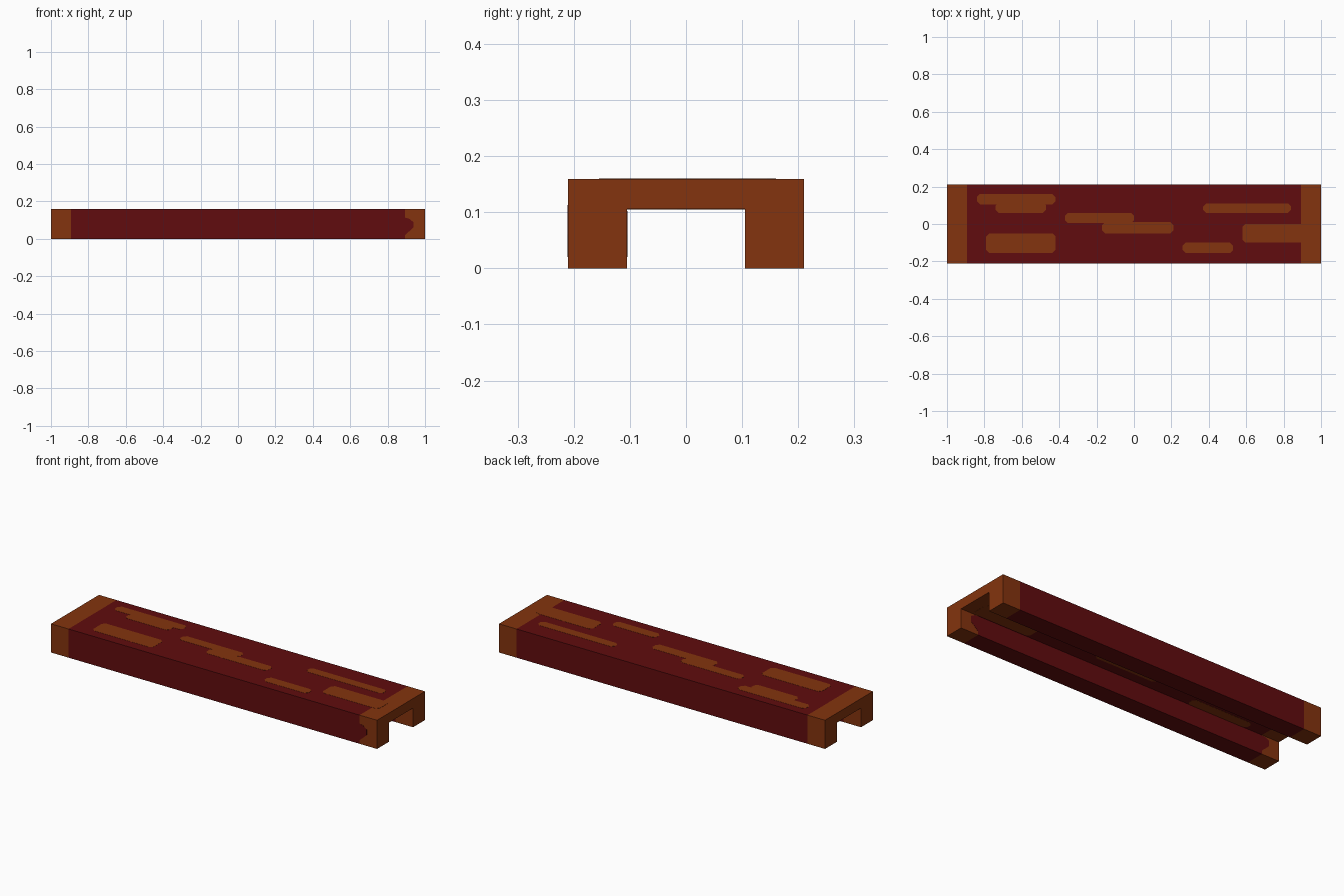
import bpy
import bmesh

cube = bpy.data.objects.get("Cube")
if cube:
    bpy.data.objects.remove(cube, do_unlink=True)


def make_material(name, colour):
    material = bpy.data.materials.new(name)
    material.use_nodes = True
    material.diffuse_color = colour
    material.node_tree.nodes["Principled BSDF"].inputs["Base Color"].default_value = colour
    return material


red = make_material("dark red", (0.119, 0.0037, 0.0044, 1))
brown = make_material("rust brown", (0.23, 0.034, 0.0044, 1))

HALF_LENGTH, HALF_WIDTH, HEIGHT = 1.0, 0.21, 0.159
INNER, CEILING = 0.105, 0.106
BAND = 0.893      # where the end bands start
SKIN = 0.0008     # half thickness of the painted plates


def finish(bm, name, materials):
    bmesh.ops.recalc_face_normals(bm, faces=bm.faces)
    mesh = bpy.data.meshes.new(name)
    bm.to_mesh(mesh)
    bm.free()
    for material in materials:
        mesh.materials.append(material)
    obj = bpy.data.objects.new(name, mesh)
    bpy.context.collection.objects.link(obj)
    return obj


def channel_beam():
    """U-shaped beam, open below, with brown bands at both ends."""
    half = [(HALF_WIDTH, HEIGHT), (HALF_WIDTH, 0), (INNER, 0), (INNER, CEILING)]
    profile = half + [(-y, z) for y, z in reversed(half)]
    bm = bmesh.new()
    rings = [[bm.verts.new((x, y, z)) for y, z in profile]
             for x in (-HALF_LENGTH, -BAND, BAND, HALF_LENGTH)]
    count = len(profile)
    for a, b in zip(rings, rings[1:]):
        for i in range(count):
            j = (i + 1) % count
            bm.faces.new((a[i], a[j], b[j], b[i]))
    for ring in (rings[0], rings[-1]):
        bm.faces.new(ring)
    for face in bm.faces:
        face.material_index = int(abs(face.calc_center_median().x) > BAND / 2)
    return finish(bm, "channel_beam", [red, brown])


def plate(name, outline, to_point, material):
    """Thin plate from a flat outline, placed by to_point(u, v, offset)."""
    bm = bmesh.new()
    low, high = [[bm.verts.new(to_point(u, v, s)) for u, v in outline]
                 for s in (-SKIN, SKIN)]
    bm.faces.new(low)
    bm.faces.new(high)
    for i in range(len(outline)):
        j = (i + 1) % len(outline)
        bm.faces.new((low[i], low[j], high[j], high[i]))
    return finish(bm, name, [material])


def clipped_corners(x0, x1, y0, y1):
    c = min(0.016, (y1 - y0) / 3)
    return [(x0 + c, y0), (x1 - c, y0), (x1, y0 + c), (x1, y1 - c),
            (x1 - c, y1), (x0 + c, y1), (x0, y1 - c), (x0, y0 + c)]


channel_beam()

# Worn patches, on the top and again on the ceiling of the channel
patches = [
    (-0.84, -0.42, 0.105, 0.16), (-0.74, -0.47, 0.06, 0.115),
    (-0.79, -0.42, -0.155, -0.05),
    (-0.37, 0.0, 0.005, 0.06), (-0.17, 0.21, -0.05, 0.01),
    (0.37, 0.84, 0.06, 0.11), (0.26, 0.53, -0.155, -0.1),
    (0.58, 0.93, -0.1, 0.0),
]
for x0, x1, y0, y1 in patches:
    plate("top_patch", clipped_corners(x0, x1, y0, y1),
          lambda u, v, s: (u, v, HEIGHT + s), brown)
    y0, y1 = max(y0, -INNER), min(y1, INNER)
    if y1 - y0 > 0.02:
        plate("ceiling_patch", clipped_corners(x0, x1, y0, y1),
              lambda u, v, s: (u, v, CEILING + s), brown)

# Red tongues reaching into the end bands of the front leg
tongue = [(BAND, 0.02), (0.91, 0.035), (0.937, 0.06),
          (0.937, 0.09), (0.915, 0.107), (BAND, 0.113)]
inner_tongue = [(u, min(v, CEILING - 0.004)) for u, v in tongue]
plate("front_tongue", tongue, lambda u, v, s: (u, s - HALF_WIDTH, v), red)
for side in (-1, 1):
    plate("inner_tongue", inner_tongue,
          lambda u, v, s: (side * u, s - INNER, v), red)
